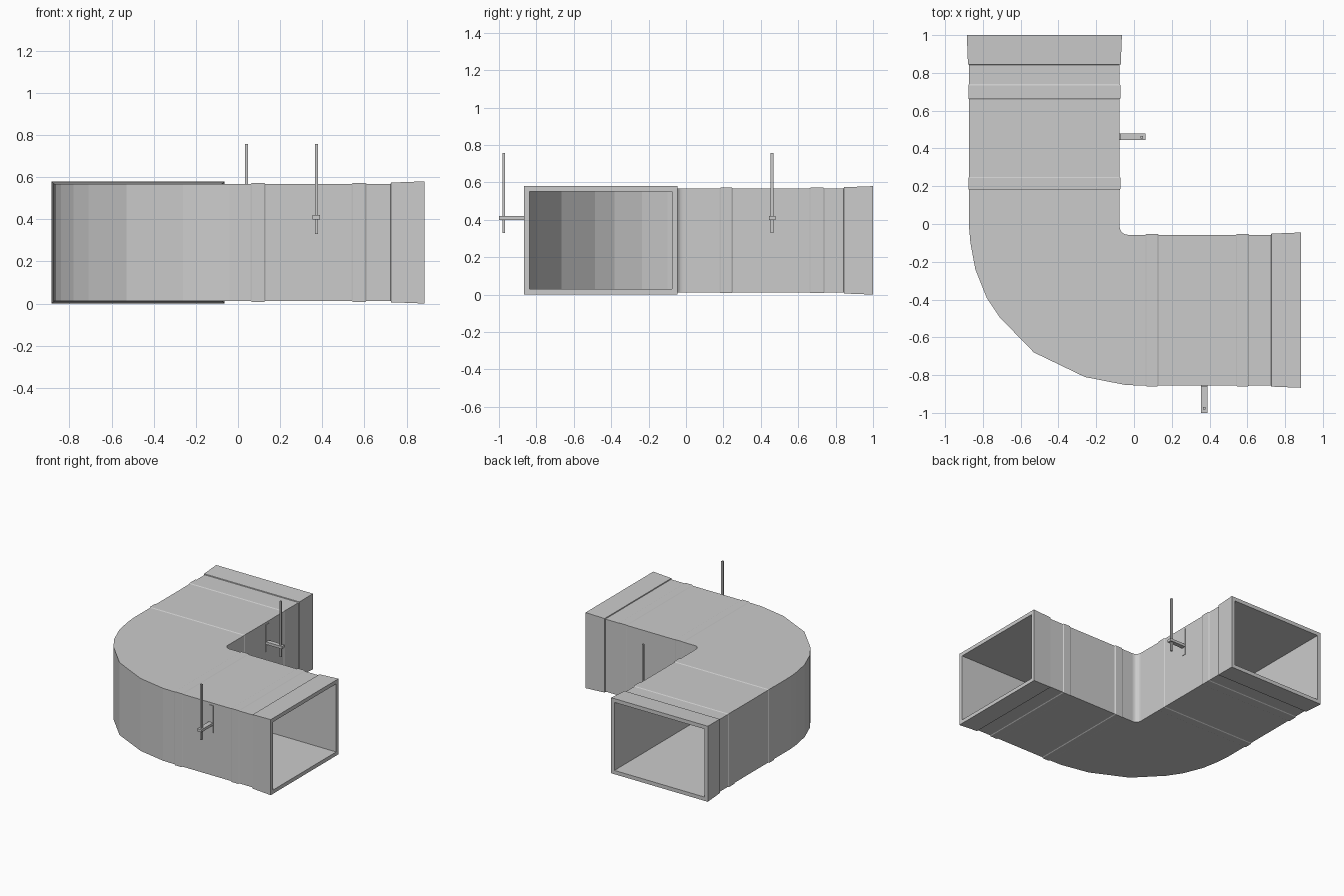
import bpy, bmesh, math
from mathutils import Vector

if "Cube" in bpy.data.objects:
    bpy.data.objects.remove(bpy.data.objects["Cube"])

Z0, Z1 = 0.012, 0.568      # duct floor and roof
WALL = 0.017               # sheet thickness


def add_mesh(name, bm):
    bmesh.ops.recalc_face_normals(bm, faces=bm.faces)
    me = bpy.data.meshes.new(name)
    bm.to_mesh(me)
    bm.free()
    ob = bpy.data.objects.new(name, me)
    bpy.context.collection.objects.link(ob)
    return ob


def box(name, lo, hi):
    lo, hi = Vector(lo), Vector(hi)
    bm = bmesh.new()
    bmesh.ops.create_cube(bm, size=1)
    for v in bm.verts:
        v.co = (lo + hi) / 2 + Vector(a * b for a, b in zip(v.co, hi - lo))
    return add_mesh(name, bm)


def ring(outer, inner, off):
    """Rectangular cross-section grown outward by off."""
    o, i = Vector(outer), Vector(inner)
    d = (o - i).normalized() * off
    o, i = o + d, i - d
    return [(*o, Z0 - off), (*i, Z0 - off), (*i, Z1 + off), (*o, Z1 + off)]


# Joint profile along each straight arm: (position, outward growth)
def arm_profile(beads, step, end):
    prof = []
    for a, b in beads:
        prof += [(a, 0), (a + 0.006, 0.004), (b - 0.006, 0.004), (b, 0)]
    return prof + [(step, 0), (step + 0.002, 0.006), (end, 0.012)]


arm_x = arm_profile([(0.06, 0.13), (0.54, 0.61)], 0.725, 0.885)
arm_y = arm_profile([(0.18, 0.25), (0.66, 0.74)], 0.843, 1.0)

# Faceted elbow: outer bend points paired with a small inner fillet
bend = [(-0.873, -0.02), (-0.866, -0.1), (-0.84, -0.24), (-0.78, -0.39),
        (-0.71, -0.495), (-0.53, -0.68), (-0.26, -0.81), (-0.04, -0.853)]
elbow = []
for k, p in enumerate(bend):
    a = math.pi + math.pi / 2 * k / (len(bend) - 1)
    elbow.append((p, (-0.033 + 0.043 * math.cos(a), -0.014 + 0.043 * math.sin(a)), 0))

stations = [((-0.873, y), (-0.076, y), g) for y, g in reversed(arm_y)]
stations += elbow
stations += [((x, -0.855), (x, -0.057), g) for x, g in arm_x]

# Outer skin out, inner skin back, joined at the open ends
rings = [ring(*s) for s in stations]
lining = [stations[0]] + elbow + [stations[-1]]
rings += [ring(o, i, -WALL) for o, i, g in reversed(lining)]
bm = bmesh.new()
loops = [[bm.verts.new(c) for c in r] for r in rings]
for n, a in enumerate(loops):
    b = loops[(n + 1) % len(loops)]
    for k in range(4):
        j = (k + 1) % 4
        bm.faces.new((a[k], a[j], b[j], b[k]))
add_mesh("duct_elbow", bm)

# Hangers: wall plate, arm and threaded rod
box("front_hanger_plate", (0.354, -0.859, 0.34), (0.390, -0.845, 0.55))
box("front_hanger_arm", (0.354, -1.0, 0.40), (0.390, -0.85, 0.42))
box("front_hanger_rod", (0.365, -0.982, 0.33), (0.379, -0.968, 0.757))
box("side_hanger_plate", (-0.086, 0.444, 0.34), (-0.072, 0.478, 0.55))
box("side_hanger_arm", (-0.08, 0.444, 0.40), (0.062, 0.478, 0.42))
box("side_hanger_rod", (0.034, 0.453, 0.33), (0.048, 0.467, 0.757))
